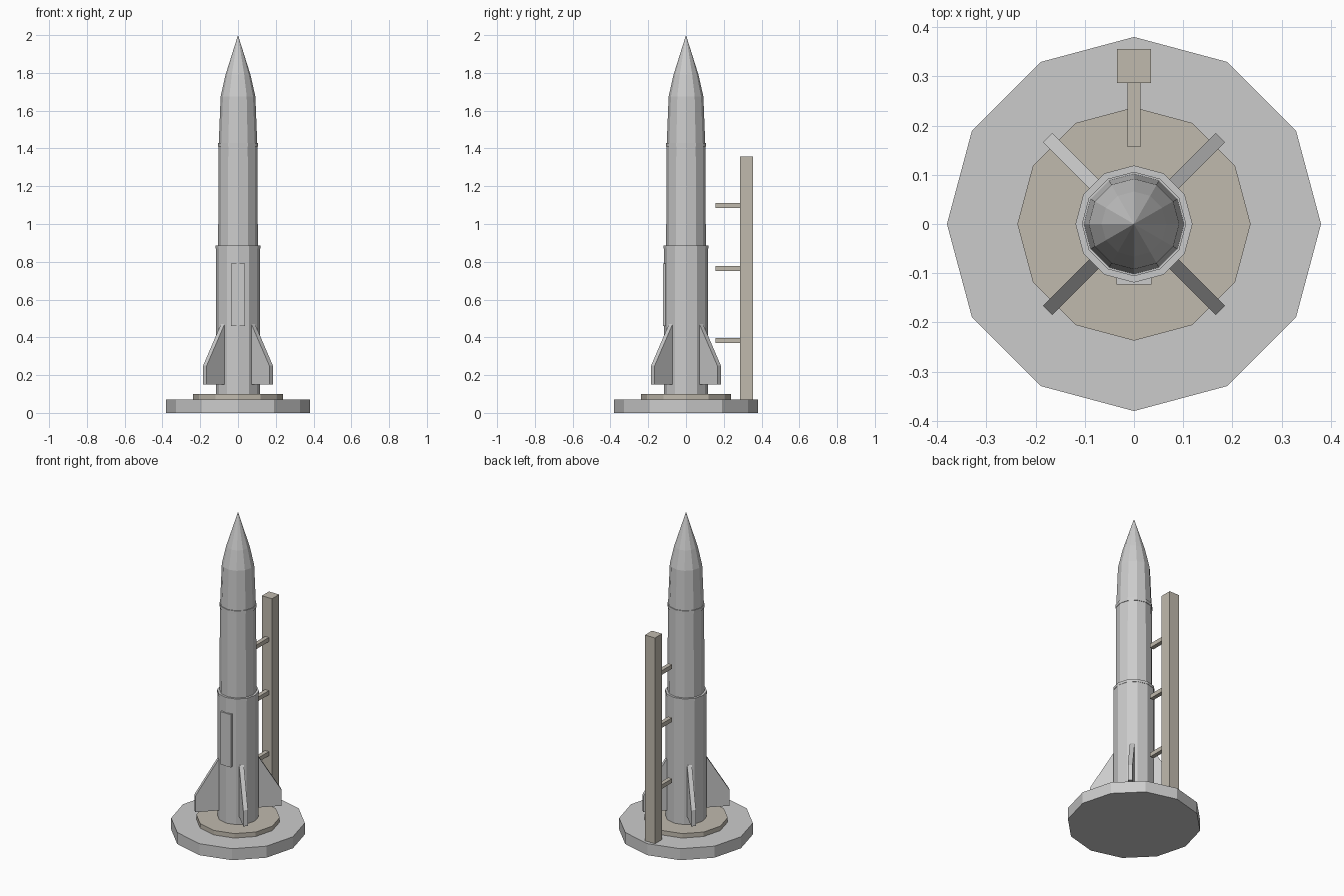
import bpy, bmesh
from math import pi, cos, sin, radians
from mathutils import Matrix

if "Cube" in bpy.data.objects:
    bpy.data.objects.remove(bpy.data.objects["Cube"])

SIDES = 12


def material(name, rgb):
    m = bpy.data.materials.new(name)
    m.diffuse_color = (*rgb, 1)
    m.use_nodes = True
    m.node_tree.nodes["Principled BSDF"].inputs["Base Color"].default_value = m.diffuse_color
    return m


tan = material("tan", (0.53, 0.49, 0.42))


def finish(name, bm, mat=None):
    bmesh.ops.recalc_face_normals(bm, faces=bm.faces)
    mesh = bpy.data.meshes.new(name)
    bm.to_mesh(mesh)
    bm.free()
    ob = bpy.data.objects.new(name, mesh)
    bpy.context.collection.objects.link(ob)
    if mat:
        mesh.materials.append(mat)
    return ob


def lathe(name, profile, mat=None):
    """Twelve-sided closed solid from (radius, z) points; radius 0 makes a tip."""
    bm = bmesh.new()
    rings = []
    for r, z in profile:
        if r == 0:
            rings.append([bm.verts.new((0, 0, z))] * SIDES)
        else:
            rings.append([bm.verts.new((r * cos(2 * pi * i / SIDES), r * sin(2 * pi * i / SIDES), z))
                          for i in range(SIDES)])
    for a, b in zip(rings, rings[1:]):
        for i in range(SIDES):
            j = (i + 1) % SIDES
            bm.faces.new(list(dict.fromkeys((a[i], a[j], b[j], b[i]))))
    for (r, z), ring in ((profile[0], rings[0]), (profile[-1], rings[-1])):
        if r:
            bm.faces.new(ring)
    return finish(name, bm, mat)


def box(name, lo, hi, mat=None):
    bm = bmesh.new()
    size = [h - l for l, h in zip(lo, hi)]
    mid = [(h + l) / 2 for l, h in zip(lo, hi)]
    bmesh.ops.create_cube(bm, size=1, matrix=Matrix.Translation(mid) @ Matrix.Diagonal((*size, 1)))
    return finish(name, bm, mat)


# launch pad
lathe("pad_base", [(0.38, 0), (0.38, 0.072)])
lathe("pad_plate", [(0.237, 0.072), (0.237, 0.1)], tan)

# rocket stages and nose
lathe("lower_stage", [(0.117, 0.1), (0.117, 0.875)])
lathe("lower_ring", [(0.119, 0.87), (0.119, 0.886)])
lathe("upper_stage", [(0.105, 0.88), (0.103, 1.42)])
lathe("upper_ring", [(0.106, 1.41), (0.106, 1.43)])
lathe("nose_cone", [(0.102, 1.425), (0.092, 1.675), (0.066, 1.79), (0, 2.0)])

# four diagonal fins
for k in range(4):
    bm = bmesh.new()
    t = 0.0135
    outline = [(0.1, 0.15), (0.248, 0.15), (0.248, 0.25), (0.114, 0.47), (0.1, 0.47)]
    face = bm.faces.new([bm.verts.new((r, -t, z)) for r, z in outline])
    ext = bmesh.ops.extrude_face_region(bm, geom=[face])
    bmesh.ops.translate(bm, vec=(0, 2 * t, 0),
                        verts=[g for g in ext["geom"] if isinstance(g, bmesh.types.BMVert)])
    bmesh.ops.rotate(bm, verts=bm.verts, matrix=Matrix.Rotation(radians(45 + 90 * k), 3, 'Z'))
    # close the starting side if the extrusion removed it
    bmesh.ops.holes_fill(bm, edges=[e for e in bm.edges if e.is_boundary])
    finish(f"fin_{k + 1}", bm)

# front hatch panel
box("front_panel", (-0.036, -0.123, 0.46), (0.036, -0.108, 0.79))

# service tower with three arms
box("tower", (-0.035, 0.286, 0.072), (0.035, 0.356, 1.358), tan)
for k, z in enumerate((0.384, 0.765, 1.097)):
    box(f"tower_arm_{k + 1}", (-0.013, 0.156, z - 0.013), (0.013, 0.29, z + 0.013), tan)
